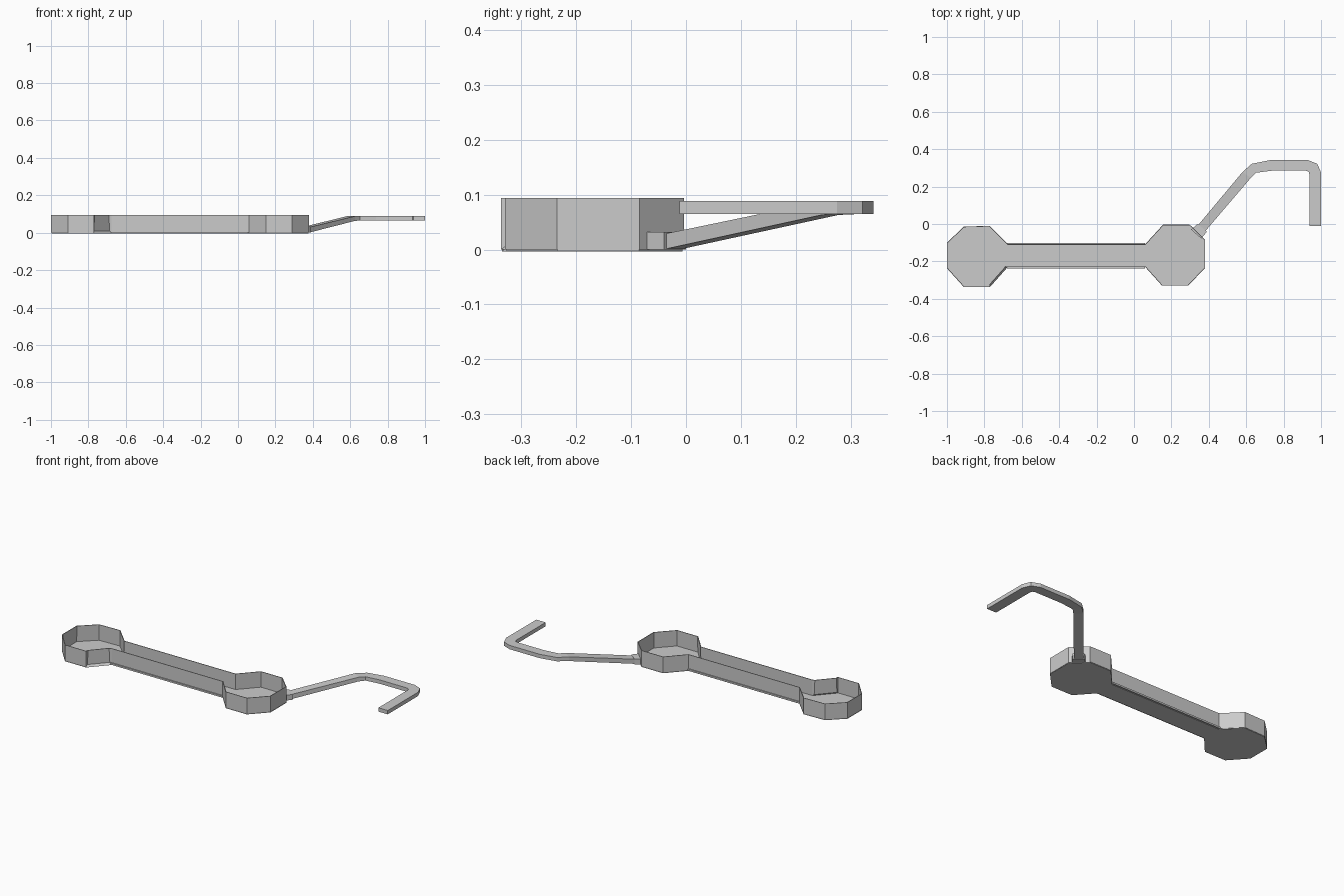
import bpy, bmesh

if "Cube" in bpy.data.objects:
    bpy.data.objects.remove(bpy.data.objects["Cube"])

H = 0.094  # tray wall height


def finish(bm, name):
    bmesh.ops.recalc_face_normals(bm, faces=bm.faces)
    me = bpy.data.meshes.new(name)
    bm.to_mesh(me)
    bm.free()
    ob = bpy.data.objects.new(name, me)
    bpy.context.collection.objects.link(ob)
    return ob


def prism(name, pts, z0, z1):
    bm = bmesh.new()
    f = bm.faces.new([bm.verts.new((x, y, z0)) for x, y in pts])
    r = bmesh.ops.extrude_face_region(bm, geom=[f], use_keep_orig=True)
    for v in r["geom"]:
        if isinstance(v, bmesh.types.BMVert):
            v.co.z = z1
    return finish(bm, name)


# Open tray: two octagonal pans joined by a narrow channel
outline = [(-0.91, -0.337), (-0.77, -0.337), (-0.675, -0.23), (0.06, -0.23),
           (0.15, -0.33), (0.29, -0.33), (0.38, -0.235), (0.38, -0.085),
           (0.298, -0.004), (0.155, -0.004), (0.06, -0.108), (-0.675, -0.108),
           (-0.772, -0.01), (-0.91, -0.014), (-1.0, -0.1), (-1.0, -0.237)]
bm = bmesh.new()
low = [bm.verts.new((x, y, 0)) for x, y in outline]
top = [bm.verts.new((x, y, H)) for x, y in outline]
n = len(low)
walls = [bm.faces.new((low[i], low[(i + 1) % n], top[(i + 1) % n], top[i]))
         for i in range(n)]
floor = bm.faces.new(low[::-1])
# Stepped floor border and recessed panel on one diagonal wall
bmesh.ops.inset_region(bm, faces=[floor], thickness=0.024, depth=-0.003)
bmesh.ops.inset_region(bm, faces=[walls[1]], thickness=0.013, depth=-0.008)
tray = finish(bm, "tray")
sol = tray.modifiers.new("wall_thickness", "SOLIDIFY")
sol.thickness = 0.004
sol.offset = -1

# Thin lips along the bottom of the channel
for name, y0, y1 in (("front_lip", -0.237, -0.228), ("back_lip", -0.11, -0.102)):
    prism(name, [(-0.68, y0), (0.06, y0), (0.06, y1), (-0.68, y1)], 0, 0.01)

# Socket where the handle meets the pan
prism("handle_socket", [(0.305, -0.03), (0.36, -0.078), (0.39, -0.04), (0.34, 0.0)],
      0, 0.032)

# Hooked handle: outer edge, inner edge, bottom and top height at each station
stations = [(0.338, -0.012, 0.378, -0.042, 0.0, 0.028),
            (0.58, 0.278, 0.625, 0.247, 0.063, 0.088),
            (0.63, 0.322, 0.652, 0.274, 0.065, 0.088),
            (0.73, 0.342, 0.737, 0.285, 0.065, 0.088),
            (0.93, 0.342, 0.92, 0.285, 0.065, 0.088),
            (0.98, 0.322, 0.934, 0.279, 0.065, 0.088),
            (1.0, 0.275, 0.938, 0.265, 0.065, 0.088),
            (1.0, -0.012, 0.938, -0.012, 0.065, 0.088)]
bm = bmesh.new()
rings = [[bm.verts.new(c) for c in ((a, b, z0), (c_, d, z0), (c_, d, z1), (a, b, z1))]
         for a, b, c_, d, z0, z1 in stations]
for r, s in zip(rings, rings[1:]):
    for i in range(4):
        j = (i + 1) % 4
        bm.faces.new((r[i], r[j], s[j], s[i]))
bm.faces.new(rings[0])
bm.faces.new(rings[-1])
finish(bm, "hooked_handle")
